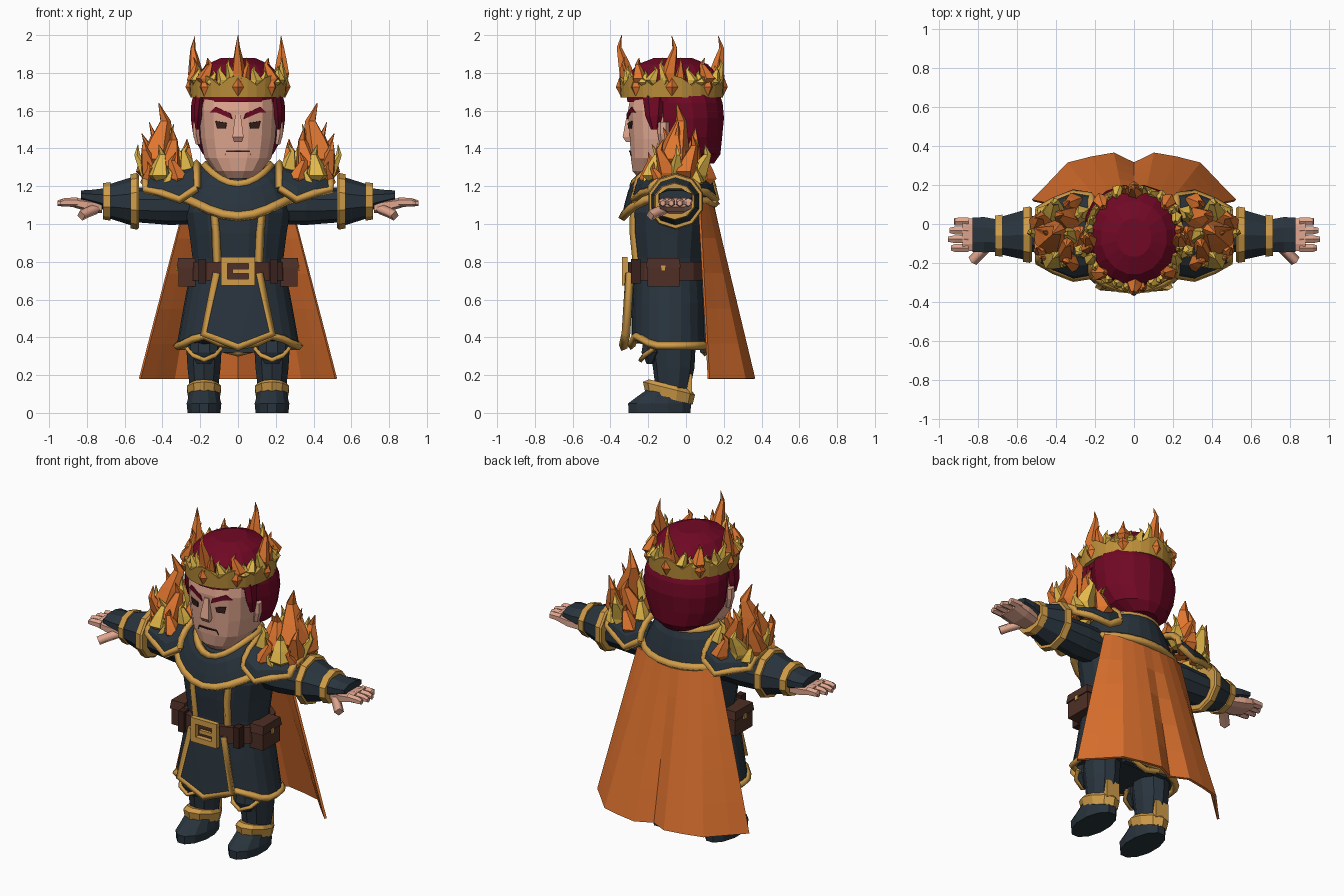
import bpy, bmesh, math, random
from mathutils import Vector
from mathutils.bvhtree import BVHTree

if "Cube" in bpy.data.objects:
    bpy.data.objects.remove(bpy.data.objects["Cube"])

random.seed(4)
PALETTE = dict(slate=0x29343D, gold=0xD09C48, crown_gold=0xBC8F3A, flame_yellow=0xE2B84A,
               flame_orange=0xE0762F, cape_orange=0xD96F2D, hair_red=0x710825,
               skin=0xE0A68F, leather=0x4E2F26, dark_brown=0x38201B)


def linear(c):
    c /= 255
    return c / 12.92 if c <= 0.04045 else ((c + 0.055) / 1.055) ** 2.4


MATS = {}
for key, h in PALETTE.items():
    MATS[key] = bpy.data.materials.new(key)
    MATS[key].diffuse_color = (linear(h >> 16), linear(h >> 8 & 255), linear(h & 255), 1)


def add(name, verts, faces, mats, mirror=False, solid=0, index=None):
    """Mesh object with optional mirror and thickness."""
    me = bpy.data.meshes.new(name)
    me.from_pydata([tuple(v) for v in verts], [], faces)
    for m in mats.split():
        me.materials.append(MATS[m])
    if index:
        me.polygons.foreach_set("material_index", index)
    bm = bmesh.new()
    bm.from_mesh(me)
    bmesh.ops.recalc_face_normals(bm, faces=bm.faces)
    bm.to_mesh(me)
    bm.free()
    ob = bpy.data.objects.new(name, me)
    bpy.context.collection.objects.link(ob)
    if solid:
        mod = ob.modifiers.new("thickness", 'SOLIDIFY')
        mod.thickness, mod.offset = solid, 0
    if mirror:
        ob.modifiers.new("mirror", 'MIRROR').use_mirror_merge = False
    return ob


def grid_faces(rows, cols, wrap):
    return [(r * cols + c, r * cols + (c + 1) % cols, (r + 1) * cols + (c + 1) % cols, (r + 1) * cols + c)
            for r in range(rows - 1) for c in range(cols if wrap else cols - 1)]


def loft(name, mat, rings, n=16, axis='Z', p=2.0, mirror=False, shear=0):
    """Closed skin over rings of (position, centre a, centre b, radius a, radius b)."""
    vs = []
    for pos, ca, cb, ra, rb in rings:
        for i in range(n):
            a = 2 * math.pi * (i + .5) / n
            c, s = math.cos(a), math.sin(a)
            u = ca + ra * math.copysign(abs(c) ** (2 / p), c)
            v = cb + rb * math.copysign(abs(s) ** (2 / p), s)
            vs.append((u, v, pos - shear * (v - cb)) if axis == 'Z' else (pos, u, v))
    k = len(rings)
    caps = [tuple(range(n)), tuple(range((k - 1) * n, k * n))]
    return add(name, vs, grid_faces(k, n, True) + caps, mat, mirror)


def box(name, mat, c, d, mirror=False, taper=1.0):
    vs = [(c[0] + x * d[0] / 2 * (taper if z > 0 else 1), c[1] + y * d[1] / 2 * (taper if z > 0 else 1),
           c[2] + z * d[2] / 2) for z in (-1, 1) for x, y in ((-1, -1), (1, -1), (1, 1), (-1, 1))]
    return add(name, vs, grid_faces(2, 4, True) + [(0, 1, 2, 3), (4, 5, 6, 7)], mat, mirror)


def trim(name, pts, r=.022, mirror=False, cyclic=False, mat='gold'):
    """Four-sided piping along a path."""
    cu = bpy.data.curves.new(name, 'CURVE')
    cu.dimensions, cu.bevel_depth, cu.bevel_resolution, cu.use_fill_caps = '3D', r, 0, True
    sp = cu.splines.new('POLY')
    sp.points.add(len(pts) - 1)
    for q, co in zip(sp.points, pts):
        q.co = (*co, 1)
    sp.use_cyclic_u = cyclic
    tmp = bpy.data.objects.new(name, cu)
    bpy.context.collection.objects.link(tmp)
    me = bpy.data.meshes.new_from_object(tmp.evaluated_get(bpy.context.evaluated_depsgraph_get()))
    bpy.data.objects.remove(tmp)
    me.materials.clear()
    me.materials.append(MATS[mat])
    ob = bpy.data.objects.new(name, me)
    bpy.context.collection.objects.link(ob)
    if mirror:
        ob.modifiers.new("mirror", 'MIRROR').use_mirror_merge = False


def front_of(ob):
    """Returns a function projecting (x, z) to the front of a mesh."""
    me = ob.data
    tree = BVHTree.FromPolygons([v.co for v in me.vertices], [p.vertices[:] for p in me.polygons])

    def hit(x, z, off=.006):
        co = tree.ray_cast(Vector((x, -2, z)), Vector((0, 1, 0)))[0]
        return (x, (co.y if co else -.29) - off, z)
    return hit


def flames(name, items, mirror=False):
    """Bent spikes from (base, tip, radius, material index)."""
    vs, fs, ix, n = [], [], [], 5
    for b, t, r, m in items:
        b, t, o, turn = Vector(b), Vector(t), len(vs), random.random() * 6
        for f, k in ((0, .6), (.22, 1), (.5, .68), (.75, .32), (1, .03)):
            c = b.lerp(t, f) + Vector((math.cos(turn), math.sin(turn), 0)) * math.sin(f * 6.28) * r * .4
            vs += [c + Vector((math.cos(a), math.sin(a), 0)) * r * k
                   for a in (turn + i * 2 * math.pi / n for i in range(n))]
        new = grid_faces(5, n, True) + [tuple(range(n)), tuple(range(4 * n, 5 * n))]
        fs += [tuple(i + o for i in f) for f in new]
        ix += [m] * len(new)
    add(name, vs, fs, 'flame_yellow flame_orange', mirror, index=ix)


# Head, hair and face
head = loft('head', 'skin', [(1.24, 0, -.15, .08, .1), (1.28, 0, -.13, .125, .155), (1.35, 0, -.11, .18, .185),
            (1.45, 0, -.1, .2, .2), (1.6, 0, -.1, .21, .21), (1.72, 0, -.09, .2, .2)], p=2.5)
loft('neck', 'skin', [(1.1, 0, -.08, .11, .11), (1.3, 0, -.08, .1, .1)], 10)
loft('back_hair', 'hair_red', [(1.32, 0, .05, .1, .1), (1.37, 0, .03, .19, .155), (1.46, 0, 0, .24, .195),
     (1.56, 0, 0, .255, .205), (1.64, 0, -.01, .252, .208), (1.72, 0, -.03, .23, .2)])
loft('top_hair', 'hair_red', [(1.645, 0, -.08, .225, .235), (1.72, 0, -.07, .235, .25), (1.79, 0, -.07, .22, .24),
     (1.845, 0, -.07, .17, .19), (1.88, 0, -.07, .09, .1)])
loft('sideburn', 'hair_red', [(1.5, .215, -.165, .012, .02), (1.57, .212, -.17, .025, .045), (1.68, .2, -.17, .03, .06)], 6, mirror=True)
loft('ear', 'skin', [(1.42, .21, -.12, .015, .02), (1.48, .222, -.12, .02, .03), (1.54, .222, -.12, .02, .03)], 6, mirror=True)
loft('nose', 'skin', [(1.435, 0, -.3, .03, .025), (1.46, 0, -.3, .042, .05), (1.58, 0, -.295, .02, .025)], 4)
face = front_of(head)
for nm, mat, pts in (('eyebrow', 'hair_red', [(.03, 1.555), (.04, 1.585), (.12, 1.62), (.15, 1.59), (.11, 1.59)]),
                     ('eye', 'dark_brown', [(.065, 1.505), (.11, 1.505), (.12, 1.545), (.06, 1.535)]),
                     ('mouth', 'dark_brown', [(0, 1.39), (.06, 1.39), (.07, 1.36), (.062, 1.382), (0, 1.382)])):
    add(nm, [face(*q) for q in pts], [tuple(range(len(pts)))], mat, True, .006)


# Crown band, gems and flames
def crown_pt(a, z, out=0):
    r = .24 + min(z - 1.67, .1) * .08 + out
    return Vector((r * math.sin(a), -.075 - (r + .018) * math.cos(a), z))


N = 32
ang = [2 * math.pi * i / N for i in range(N)]
add('crown_band', [crown_pt(a, z if z < 1.7 else 1.735 + .055 * abs(math.cos(a * 4)))
    for z in (1.67, 1.75) for a in ang], grid_faces(2, N, True), 'crown_gold', solid=.025)
fire, gv, gf = [], [], []
for k in range(16):
    a = 2 * math.pi * k / 16
    main, tall = k % 2 == 0, .255 if k % 4 == 0 else .14 if k % 2 == 0 else .1
    fire.append((crown_pt(a, 1.74, -.01), crown_pt(a, 1.74 + tall, -.02), .042 if main else .034, int(main)))
    if main:
        for d in (-.17, .17):
            fire.append((crown_pt(a + d, 1.73, -.01), crown_pt(a + d * 1.1, 1.74 + tall * .55, -.01), .032, int(k % 4 == 0 and d > 0)))
        o = len(gv)
        gv += [crown_pt(a, 1.775, .012), crown_pt(a + .12, 1.725, .012), crown_pt(a, 1.675, .012),
               crown_pt(a - .12, 1.725, .012), crown_pt(a, 1.725, .034)]
        gf += [(o + i, o + (i + 1) % 4, o + 4) for i in range(4)]
fire[0] = (fire[0][0], crown_pt(0, 2.0), .042, 1)
flames('crown_flames', fire)
add('crown_gems', gv, gf, 'flame_orange')

# Torso, skirt and belt
torso = loft('torso', 'slate', [(.72, 0, -.09, .245, .185), (.82, 0, -.09, .245, .19), (.95, 0, -.09, .262, .205),
             (1.06, 0, -.09, .28, .21), (1.18, 0, -.08, .26, .19), (1.24, 0, -.08, .16, .14)], p=2.2)


def skirt_pt(a, rx, ry, z):
    c, s = math.cos(a), math.sin(a)
    return (rx * math.copysign(abs(c) ** .88, c), -.087 + ry * math.copysign(abs(s) ** .88, s), z)


ring = [2 * math.pi * i / 24 for i in range(24)]
hem = [skirt_pt(a, .325, .203, .355 + .06 * max(0, 1 - abs(abs(math.cos(a)) - .55) / .4) * (math.sin(a) < 0)) for a in ring]
add('skirt', [skirt_pt(a, .25, .19, .76) for a in ring] + [skirt_pt(a, .285, .2, .58) for a in ring] + hem,
    grid_faces(3, 24, True) + [tuple(range(48, 72))], 'slate')
trim('skirt_hem', hem, .022, cyclic=True)
box('back_flap', 'slate', (0, .09, .5), (.3, .03, .36))
trim('back_flap_trim', [(-.15, .1, .36), (0, .1, .32), (.15, .1, .36)])
flap = [(-.11, -.295, .74), (-.18, -.315, .42), (0, -.33, .35), (.18, -.315, .42), (.11, -.295, .74)]
add('front_flap', flap, [(0, 1, 2), (0, 2, 4), (2, 3, 4)], 'slate', solid=.02)
trim('front_flap_trim', [(x, y - .003, z) for x, y, z in flap], .024)
chest = front_of(torso)
trim('tabard_trim', [chest(.125, 1.08, 0), chest(.115, .95, 0), chest(.11, .8, 0)], .024, mirror=True)
loft('belt', 'leather', [(.7, 0, -.09, .275, .222), (.8, 0, -.09, .272, .22)], p=2.2)
for z in (.692, .808):
    box('buckle_bar', 'gold', (0, -.325, z), (.18, .03, .035))
box('buckle_side', 'gold', (.073, -.325, .75), (.035, .03, .1), True)
box('buckle_prong', 'gold', (.02, -.33, .75), (.1, .02, .022))
box('pouch', 'leather', (.27, -.12, .735), (.09, .17, .13), True)
box('pouch_lid', 'leather', (.272, -.12, .795), (.1, .185, .05), True, .9)
box('pouch_clasp', 'gold', (.323, -.12, .765), (.008, .025, .03), True)
box('belt_loop', 'dark_brown', (.19, -.265, .75), (.04, .05, .13), True)


# Shoulder mantle, collar and chest rim
def mantle(t, a, out=0):
    c, s, f = math.cos(a), math.sin(a), max(0, -math.sin(a))
    top, low = 1.31 - .1 * f ** 2, 1.14 - .1 * f ** 3 - .03 * max(0, s)
    rx, ry = .175 + .125 * t ** .8 + out, .19 + .05 * t + out
    return (rx * c, -.09 + ry * s, top + (low - top) * t ** 1.4)


add('mantle', [mantle(t, a) for t in (0, .35, .7, 1) for a in ring], grid_faces(4, 24, True), 'slate', solid=.02)
trim('collar_trim', [mantle(0, a) for a in ring], .023, cyclic=True)
trim('mantle_trim', [mantle(1, a, .004) for a in ring], .026, cyclic=True)


# Shoulder guards with piped edges
def guard(x, zb, rz, ry):
    return [(x, -.06 - ry * math.cos(math.pi * i / 8), zb + rz * math.sin(math.pi * i / 8)) for i in range(9)]


arches = [guard(.22, 1.19, .13, .2), guard(.31, 1.13, .16, .215), guard(.41, 1.165, .11, .175), guard(.49, 1.18, .065, .13)]
add('shoulder_guard', sum(arches, []), grid_faces(4, 9, False), 'slate', True, .02)
trim('guard_hem', [r[0] for r in arches[:3]] + arches[3] + [r[-1] for r in arches[2::-1]], .023, True)
trim('guard_inner_trim', arches[0], .023, True)
fire = [((.4, -.05, 1.26), (.42, -.05, 1.64), .095, 1), ((.36, -.11, 1.25), (.35, -.12, 1.51), .07, 1),
        ((.36, .02, 1.25), (.36, .05, 1.51), .07, 1), ((.45, -.11, 1.22), (.5, -.12, 1.45), .065, 1),
        ((.45, .01, 1.22), (.51, .03, 1.48), .065, 1), ((.47, -.05, 1.2), (.53, -.05, 1.42), .05, 0),
        ((.4, -.15, 1.21), (.42, -.18, 1.42), .065, 0), ((.4, .06, 1.21), (.42, .1, 1.42), .065, 0),
        ((.29, -.13, 1.25), (.26, -.15, 1.43), .05, 0), ((.29, .03, 1.25), (.26, .06, 1.43), .05, 0),
        ((.33, -.18, 1.2), (.33, -.2, 1.38), .055, 1), ((.33, .09, 1.2), (.33, .12, 1.38), .055, 1),
        ((.46, -.13, 1.19), (.48, -.17, 1.33), .045, 1), ((.46, .03, 1.19), (.48, .07, 1.33), .045, 0),
        ((.29, -.05, 1.27), (.27, -.05, 1.45), .06, 1), ((.37, -.2, 1.18), (.37, -.21, 1.3), .035, 0),
        ((.45, -.04, 1.25), (.47, -.04, 1.54), .05, 1), ((.34, -.05, 1.28), (.34, -.06, 1.53), .05, 0)]
flames('shoulder_flames', fire, True)

# Arms, cuffs and hands
loft('sleeve', 'slate', [(.2, -.06, 1.1, .1, .1), (.36, -.06, 1.1, .11, .105), (.55, -.05, 1.1, .095, .09)], 10, 'X', mirror=True)
loft('cuff', 'slate', [(.54, -.055, 1.12, .14, .135), (.69, -.06, 1.12, .1, .088)], 10, 'X', mirror=True)
loft('cuff_rim', 'gold', [(.525, -.055, 1.12, .145, .14), (.535, -.055, 1.12, .152, .15), (.57, -.055, 1.12, .146, .143)], 10, 'X', mirror=True)
loft('wrist_ring', 'gold', [(.675, -.06, 1.12, .114, .102), (.715, -.06, 1.12, .108, .096)], 10, 'X', mirror=True)
loft('glove', 'slate', [(.7, -.06, 1.13, .09, .065), (.77, -.055, 1.14, .098, .045), (.83, -.055, 1.15, .095, .03)], 8, 'X', mirror=True)
loft('palm', 'skin', [(.72, -.055, 1.09, .07, .035), (.8, -.055, 1.1, .088, .035), (.88, -.055, 1.115, .09, .025)], 8, 'X', p=3, mirror=True)
for i, tip in enumerate((.925, .948, .955, .94)):
    y = .012 - i * .045
    loft('finger', 'skin', [(.85, y, 1.115, .024, .026), (.92, y, 1.115, .023, .022), (tip, y, 1.11, .015, .015)], 6, 'X', mirror=True)
trim('thumb', [(.75, -.11, 1.08), (.8, -.16, 1.06), (.83, -.19, 1.045)], .028, True, mat='skin')

# Legs, boots and knees
loft('leg', 'slate', [(.5, .17, -.07, .09, .1), (.34, .18, -.07, .098, .12), (.24, .18, -.065, .092, .11),
     (.12, .18, -.07, .078, .09)], 10, mirror=True)
loft('knee_guard', 'slate', [(.26, .18, -.19, .04, .02), (.32, .18, -.18, .08, .06), (.38, .18, -.18, .075, .05)], 8, mirror=True)
trim('knee_trim', [(.09, -.17, .34), (.12, -.22, .305), (.18, -.24, .28), (.24, -.22, .305), (.27, -.17, .34)], .014, True)
loft('boot', 'slate', [(0, .18, -.14, .09, .17), (.05, .18, -.14, .095, .172), (.085, .18, -.125, .085, .14),
     (.13, .18, -.09, .08, .11)], 12, mirror=True)
loft('boot_cuff', 'gold', [(.075, .18, -.09, .085, .125), (.13, .18, -.09, .096, .138), (.15, .18, -.085, .08, .11)],
     10, mirror=True, shear=.25)
box('calf_plate', 'gold', (.18, .018, .15), (.09, .03, .11), True)

# Cape
SHAPE = [(0, .31), (.2, .36), (.42, .34), (.65, .31), (.85, .2), (1, .12)]
us = [-u for u, _ in SHAPE[:0:-1]] + [u for u, _ in SHAPE]
ys = [y for _, y in SHAPE[:0:-1]] + [y for _, y in SHAPE]
cape = []
for r in range(6):
    t = r / 5
    for u, y in zip(us, ys):
        top = .14 - .07 * u * u
        cape.append((u * (.28 + .24 * t), top + (y - top) * t, 1.11 - .93 * t))
add('cape', cape, grid_faces(6, len(us), False), 'cape_orange', solid=.014)

for m in bpy.data.materials:
    if m.users and not m.is_grease_pencil:
        m.use_nodes = True
        m.node_tree.nodes["Principled BSDF"].inputs["Base Color"].default_value = m.diffuse_color
